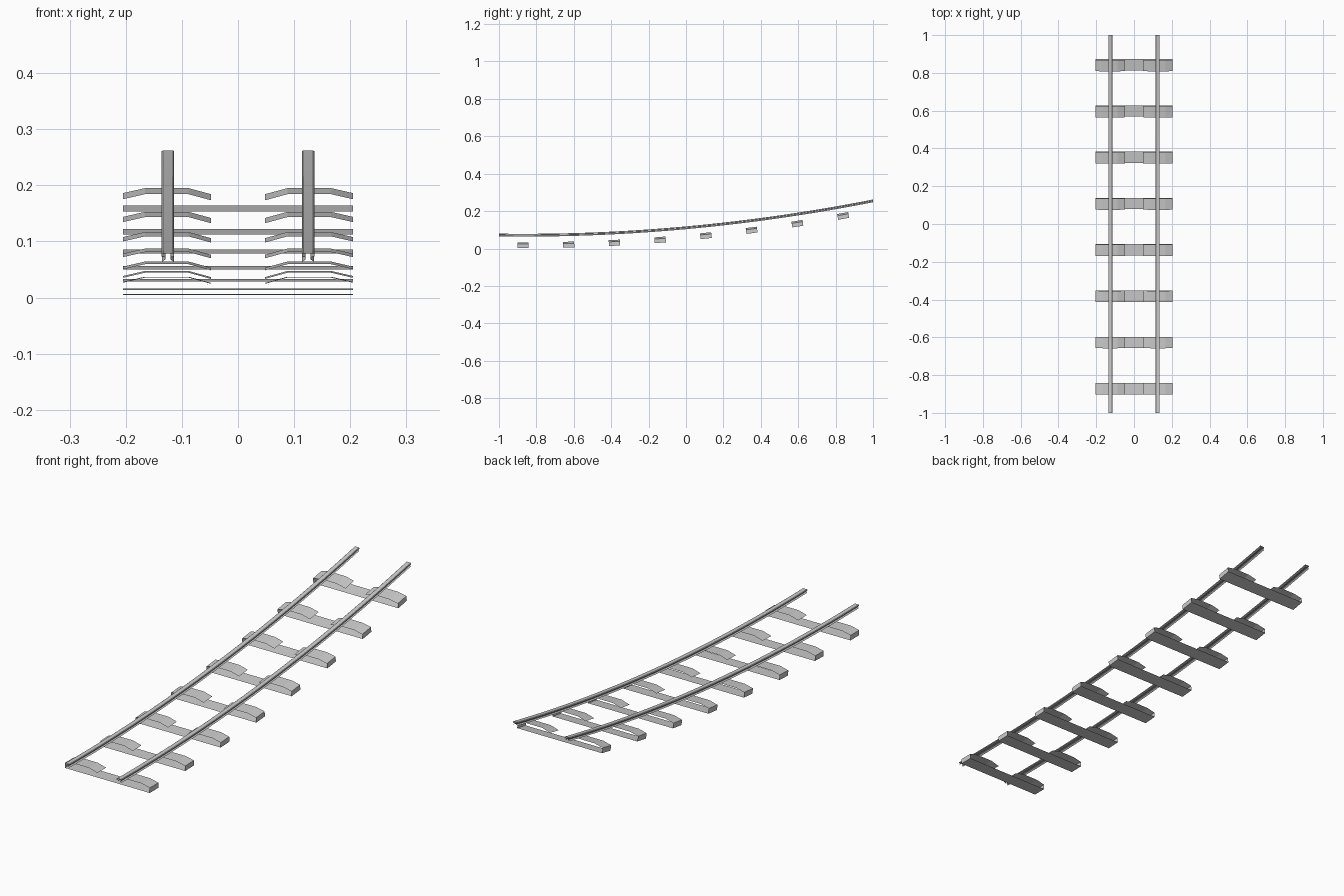
import bpy, math
from mathutils import Matrix, Vector

if "Cube" in bpy.data.objects:
    bpy.data.objects.remove(bpy.data.objects["Cube"])

VERTEX_Y = -0.87      # lowest point of the track curve


def sweep(name, profile, stations):
    """Sweep an open (x, z) profile through a list of station matrices."""
    verts, faces = [], []
    n = len(profile)
    for m in stations:
        verts += [m @ Vector((x, 0, z)) for x, z in profile]
    for s in range(len(stations) - 1):
        for i in range(n - 1):
            a, b = s * n + i, (s + 1) * n + i
            faces.append((a, b, b + 1, a + 1))
    mesh = bpy.data.meshes.new(name)
    mesh.from_pydata(verts, [], faces)
    obj = bpy.data.objects.new(name, mesh)
    bpy.context.collection.objects.link(obj)
    return obj


def mirrored(half):
    """Complete a half profile by reflecting it across x = 0."""
    return half + [(-x, z) for x, z in reversed(half)]


def rise(y, c):
    return c * (y - VERTEX_Y) ** 2


# Rails: foot, web and head, open underneath and at the ends
rail_half = [(0.0105, 0.0635), (0.0045, 0.068), (0.0045, 0.0715),
             (0.011, 0.073), (0.011, 0.077), (0.009, 0.0785)]
SEG = 32
ys = [-1 + 2 * i / SEG for i in range(SEG + 1)]
for side, x in (("left", -0.125), ("right", 0.125)):
    sweep(side + "_rail", mirrored(rail_half),
          [Matrix.Translation((x, y, rise(y, 0.0525))) for y in ys])

# Sleepers: flat base, end walls and raised shoulders, tilted with the slope
shoulder = [(-0.048, 0.020), (-0.088, 0.031), (-0.166, 0.031),
            (-0.205, 0.022), (-0.205, 0.0)]
HALF_WIDTH = 0.03
for k in range(8):
    y = -0.872 + 0.245 * k
    tilt = math.atan(2 * 0.0535 * (y - VERTEX_Y))
    base = (Matrix.Translation((0, y, 0.002 + rise(y, 0.0535)))
            @ Matrix.Rotation(tilt, 4, 'X'))
    sweep("sleeper_%d" % (k + 1), mirrored(shoulder),
          [base @ Matrix.Translation((0, d, 0)) for d in (-HALF_WIDTH, HALF_WIDTH)])
